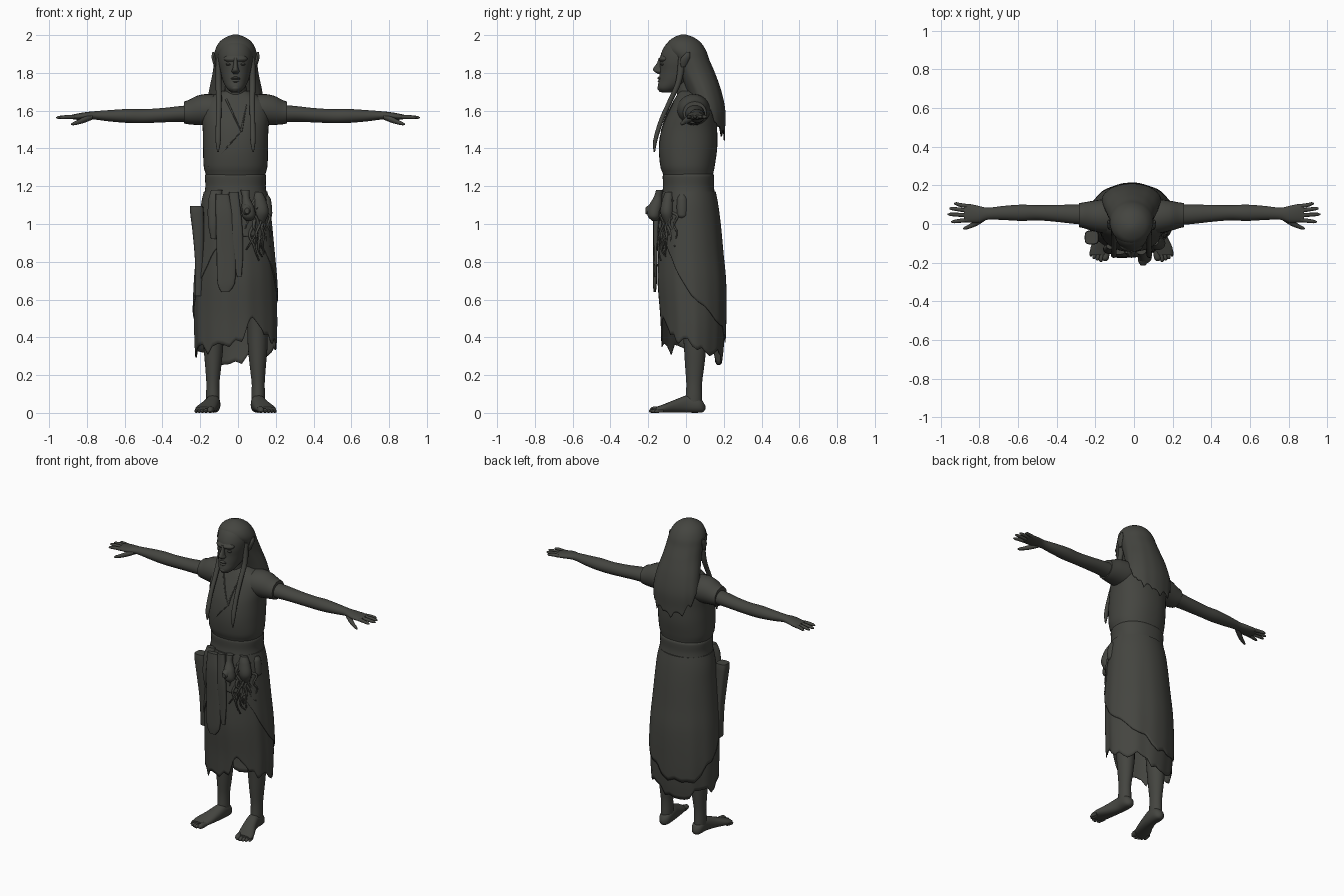
import bpy, bmesh, math, random
from mathutils import Vector

random.seed(4)
CX = -0.013          # the body sits slightly off centre
mat = bpy.data.materials.new("dark olive grey")
mat.diffuse_color = (0.058, 0.059, 0.051, 1)


def interp(rows, s):
    """Smooth interpolation of profile rows keyed by their first value (ascending)."""
    s = min(max(s, rows[0][0]), rows[-1][0])
    i = 0
    while i < len(rows) - 2 and s > rows[i + 1][0]:
        i += 1
    a, b = rows[i], rows[i + 1]
    p, q = rows[max(i - 1, 0)], rows[min(i + 2, len(rows) - 1)]
    h = b[0] - a[0]
    t = (s - a[0]) / h
    out = []
    for k in range(1, 5):
        ma = (b[k] - p[k]) / (b[0] - p[0]) * h
        mb = (q[k] - a[k]) / (q[0] - a[0]) * h
        out.append((2*t**3 - 3*t**2 + 1)*a[k] + (t**3 - 2*t**2 + t)*ma
                   + (3*t**2 - 2*t**3)*b[k] + (t**3 - t**2)*mb)
    return out


def loft(name, rows, axis="Z", n=24, steps=24, e=1.0, hem=None, folds=0.0, grow=0.0, c=CX, sgn=1):
    """Loft ellipses (s, a, b, ra, rb) along an axis; hem(angle) gives a ragged open lower edge."""
    rows = sorted(rows)
    bm = bmesh.new()
    rings = []
    for j in range(steps + 1):
        ring = []
        for i in range(n):
            th = 2 * math.pi * i / n
            u = j / steps
            lo = hem(th) if hem else rows[0][0]
            s = rows[-1][0] + (lo - rows[-1][0]) * u
            a, b, ra, rb = interp(rows, s)
            f = 1 + folds * u * (math.sin(9 * th) + 0.6 * math.sin(14 * th + 1))
            co, si = math.cos(th), math.sin(th)
            a += (max(ra, .001) * f + grow) * math.copysign(abs(co) ** e, co)
            b += (max(rb, .001) * f + grow) * math.copysign(abs(si) ** e, si)
            x, y, z = {"Z": (a, b, s), "X": (s, a, b), "Y": (a, s, b)}[axis]
            ring.append(bm.verts.new((c + sgn * x, y, z)))
        rings.append(ring)
    for r0, r1 in zip(rings, rings[1:]):
        for i in range(n):
            k = (i + 1) % n
            bm.faces.new((r0[i], r0[k], r1[k], r1[i]))
    bm.faces.new(rings[0])
    if not hem:
        bm.faces.new(rings[-1])
    bmesh.ops.recalc_face_normals(bm, faces=bm.faces[:])
    me = bpy.data.meshes.new(name)
    bm.to_mesh(me)
    bm.free()
    me.materials.append(mat)
    ob = bpy.data.objects.new(name, me)
    bpy.context.collection.objects.link(ob)
    if hem:
        sol = ob.modifiers.new("cloth", "SOLIDIFY")
        sol.thickness = 0.006
        sol.offset = 0
    return ob


def pair(name, rows, **kw):
    for side, sgn in (("left", 1), ("right", -1)):
        loft(side + "_" + name, rows, sgn=sgn, **kw)


def cord(name, pts, radius):
    """Round cord through points, thinning towards its end."""
    cu = bpy.data.curves.new(name, "CURVE")
    cu.dimensions = "3D"
    cu.bevel_depth, cu.bevel_resolution, cu.resolution_u = radius, 2, 5
    cu.use_fill_caps = True
    sp = cu.splines.new("NURBS")
    sp.points.add(len(pts) - 1)
    sp.use_endpoint_u = True
    sp.order_u = 3
    for i, p in enumerate(pts):
        sp.points[i].co = (*p, 1)
        sp.points[i].radius = 1 - 0.6 * i / (len(pts) - 1)
    cu.materials.append(mat)
    bpy.context.collection.objects.link(bpy.data.objects.new(name, cu))


def front(rows, x, z, out=0.0):
    """Point on the front of a Z loft at the given x and z."""
    a, b, ra, rb = interp(sorted(rows), z)
    k = min(abs((x - a) / ra), 0.98)
    return Vector((CX + x, b - rb * math.sqrt(1 - k * k) - out, z))


def ragged(keys, amp, bins=40):
    """Hem height by angle in degrees, with random torn teeth."""
    teeth = [random.uniform(-amp, amp) for _ in range(bins)]

    def hem(th):
        d = math.degrees(th) % 360
        for (d0, z0), (d1, z1) in zip(keys, keys[1:]):
            if d0 <= d <= d1:
                t = d / 360 * bins
                k = int(t)
                w = t - k
                return (z0 + (z1 - z0) * (d - d0) / (d1 - d0)
                        + teeth[k % bins] * (1 - w) + teeth[(k + 1) % bins] * w)
        return keys[-1][1]
    return hem


# Torso and waistband
torso = [(1.10, 0, .012, .155, .13), (1.25, 0, .012, .155, .13), (1.30, 0, .008, .168, .143),
         (1.40, 0, .011, .172, .154), (1.50, 0, .018, .174, .147), (1.58, 0, .03, .182, .13),
         (1.64, 0, .037, .175, .108), (1.68, 0, .035, .12, .085), (1.705, 0, .03, .07, .065)]
loft("tunic", torso, n=40, steps=40, e=.9)
loft("waist_sash", [(1.13, 0, .013, .163, .138), (1.14, 0, .013, .167, .141), (1.20, 0, .013, .16, .135),
                    (1.255, 0, .013, .162, .136), (1.265, 0, .013, .157, .131)], n=40, e=.9)
for k, (x0, z0, x1, z1) in enumerate([(-.14, 1.30, .03, 1.49), (.03, 1.49, .06, 1.64), (-.05, 1.66, .03, 1.49)]):
    cord("tunic_seam_%d" % k, [front(torso, x0 + (x1 - x0) * i / 6, z0 + (z1 - z0) * i / 6) for i in range(7)], .006)

# Skirt: torn underskirt and shorter torn overskirt
skirt = [(.22, 0, .03, .205, .15), (.35, 0, .034, .212, .162), (.50, 0, .034, .216, .168), (.70, 0, .026, .209, .175),
         (.85, 0, .021, .196, .166), (1.0, 0, .018, .182, .155), (1.10, 0, .015, .172, .145), (1.17, 0, .013, .158, .134)]
loft("underskirt", skirt, n=120, steps=36, folds=.012, hem=ragged(
    [(0, .37), (30, .34), (60, .30), (90, .27), (135, .29), (180, .32), (230, .34), (260, .37),
     (282, .41), (293, .48), (310, .45), (330, .36), (360, .37)], .035))
loft("overskirt", skirt, n=120, steps=30, folds=.008, grow=.008, hem=ragged(
    [(0, .62), (45, .50), (90, .39), (135, .38), (180, .56), (210, .70), (230, .82), (260, .95),
     (300, .95), (330, .80), (360, .62)], .02, 32))

# Hanging cloth strips at the front of the waist
loft("front_cloth_long", [(.64, -.055, -.165, .02, .006), (.68, -.05, -.165, .045, .01), (.85, -.05, -.162, .05, .012),
                          (1.05, -.06, -.156, .045, .016), (1.16, -.07, -.142, .035, .015)], e=.7)
loft("front_cloth_short", [(.72, .02, -.16, .012, .006), (.85, .01, -.16, .03, .01), (1.0, .005, -.158, .03, .014),
                           (1.17, -.01, -.14, .025, .014)], e=.7)
loft("front_cloth_side", [(.92, -.115, -.135, .015, .01), (1.0, -.115, -.135, .03, .02), (1.12, -.11, -.125, .035, .022),
                          (1.18, -.10, -.115, .03, .015)])

# Sheath and pouches
loft("hip_sheath", [(.62, -.196, -.04, .02, .03), (.80, -.193, -.055, .022, .03), (.95, -.197, -.065, .03, .034),
                    (1.085, -.206, -.07, .037, .036), (1.095, -.206, -.07, .034, .033)], e=.6)
loft("front_pouch", [(1.015, .07, -.165, .012, .012), (1.04, .07, -.17, .034, .032), (1.09, .065, -.165, .033, .035),
                     (1.14, .055, -.15, .02, .022), (1.18, .05, -.14, .025, .018)])
loft("front_toggle", [(-.215, .06, 1.07, .012, .015), (-.19, .06, 1.075, .026, .03), (-.15, .06, 1.08, .02, .025)], axis="Y")
loft("side_pouch", [(1.03, .172, -.02, .01, .012), (1.045, .172, -.02, .022, .026), (1.13, .165, -.02, .022, .027),
                    (1.155, .16, -.02, .012, .015)])
loft("hip_bundle", [(1.0, .13, -.09, .02, .02), (1.06, .135, -.10, .04, .035), (1.13, .125, -.095, .035, .03),
                    (1.17, .12, -.09, .02, .02)])

# Tangle of twigs hanging at the hip
for k in range(16):
    x, z = random.uniform(.09, .15), random.uniform(1.0, 1.14)
    pts = []
    for i in range(6):
        pts.append(front(skirt, x, z, random.uniform(.008, .03)))
        x = min(max(x + random.uniform(-.03, .035), .05), .195)
        z -= random.uniform(.015, .055)
    cord("hip_twig_%d" % k, pts, .009)

# Neck, head and face
loft("neck", [(1.62, 0, .03, .07, .065), (1.70, 0, .01, .058, .06), (1.78, 0, -.01, .058, .06)])
loft("head", [(1.695, 0, -.10, .02, .025), (1.715, 0, -.092, .044, .056), (1.76, 0, -.05, .068, .094),
              (1.81, 0, -.037, .08, .101), (1.86, 0, -.03, .09, .108), (1.91, 0, -.02, .092, .109),
              (1.955, 0, -.015, .078, .087), (1.985, 0, -.012, .04, .045)], n=32, steps=32)
loft("nose", [(1.795, 0, -.137, .012, .012), (1.808, 0, -.14, .021, .030), (1.82, 0, -.142, .016, .033),
              (1.85, 0, -.135, .011, .02), (1.88, 0, -.13, .011, .014)], n=16)
loft("brow", [(1.86, 0, -.115, .05, .022), (1.872, 0, -.11, .062, .034), (1.885, 0, -.105, .058, .032),
              (1.90, 0, -.10, .04, .028)], n=20)
loft("upper_lip", [(1.765, 0, -.132, .024, .014), (1.772, 0, -.132, .024, .02), (1.78, 0, -.13, .012, .014)], n=16, steps=8)
loft("lower_lip", [(1.748, 0, -.132, .012, .012), (1.755, 0, -.132, .02, .018), (1.763, 0, -.132, .022, .012)], n=16, steps=8)
loft("chin", [(1.70, 0, -.125, .015, .015), (1.718, 0, -.122, .028, .03), (1.738, 0, -.12, .02, .024)], n=16, steps=8)
pair("eye", [(1.838, .036, -.124, .008, .004), (1.845, .036, -.124, .016, .011), (1.853, .036, -.124, .008, .004)], n=12, steps=6)
pair("ear", [(1.83, .105, -.015, .006, .01), (1.86, .112, -.01, .01, .022), (1.885, .117, 0, .01, .022),
             (1.91, .118, .012, .005, .008)], n=12, steps=10)

# Long hair and two front locks
loft("long_hair", [(1.40, 0, .135, .13, .068), (1.50, 0, .128, .142, .076), (1.60, 0, .12, .15, .085), (1.70, 0, .095, .138, .09),
                   (1.80, 0, .055, .118, .095), (1.87, 0, .025, .11, .095), (1.92, 0, 0, .105, .102), (1.965, 0, -.01, .08, .08),
                   (1.99, 0, -.012, .042, .042), (2.0, 0, -.014, .012, .012)], n=96, steps=44, folds=.008, hem=ragged(
     [(0, 1.60), (30, 1.52), (60, 1.47), (90, 1.44), (120, 1.47), (150, 1.52), (180, 1.60), (270, 1.66), (360, 1.60)], .035, 44))
pair("hair_lock", [(1.38, .093, -.168, .004, .004), (1.44, .092, -.163, .014, .011), (1.55, .09, -.13, .014, .013),
                   (1.65, .088, -.085, .015, .014), (1.75, .09, -.04, .016, .016), (1.88, .09, -.02, .014, .02)], n=12)

# Sleeves, arms and hands
pair("sleeve", [(.06, .04, 1.60, .09, .075), (.14, .04, 1.605, .088, .083), (.20, .042, 1.602, .078, .078),
                (.25, .045, 1.592, .066, .064), (.272, .046, 1.59, .062, .058)], axis="X")
pair("arm", [(.18, .045, 1.585, .055, .05), (.30, .05, 1.583, .05, .042), (.40, .055, 1.576, .044, .038),
             (.50, .058, 1.571, .039, .037), (.58, .058, 1.572, .042, .037), (.68, .057, 1.573, .036, .03),
             (.76, .053, 1.575, .031, .022), (.80, .05, 1.573, .043, .02), (.85, .055, 1.568, .048, .017),
             (.88, .056, 1.567, .045, .011)], axis="X", c=0, steps=40)
for nm, y0, y1, tip in (("little", .092, .105, .93), ("ring", .069, .08, .955), ("middle", .045, .05, .963), ("index", .021, .012, .945)):
    pair(nm + "_finger", [(.86, y0, 1.567, .011, .011), (.90, (y0 + y1) / 2, 1.567, .0105, .0105),
                          (tip - .01, y1, 1.564, .008, .008), (tip, y1, 1.563, .003, .003)], axis="X", c=0, n=10, steps=10)
pair("thumb", [(.77, .035, 1.567, .018, .014), (.81, .01, 1.553, .018, .016), (.85, -.012, 1.538, .012, .012),
               (.876, -.022, 1.53, .008, .008), (.883, -.024, 1.528, .003, .003)], axis="X", c=0, n=12, steps=12)

# Legs, feet and toes
pair("leg", [(.03, .12, .04, .034, .045), (.10, .12, .042, .036, .043), (.15, .12, .043, .034, .041), (.25, .118, .046, .043, .051),
             (.35, .117, .047, .052, .058), (.45, .115, .038, .053, .056), (.60, .11, .03, .062, .068), (.95, .085, .02, .075, .09)])
pair("foot", [(-.16, .168, .016, .046, .015), (-.12, .158, .023, .053, .022), (-.05, .134, .037, .044, .036), (.01, .12, .047, .038, .046),
              (.07, .118, .04, .036, .039), (.095, .118, .03, .022, .024), (.102, .118, .028, .008, .01)], axis="Y", e=.85)
for k, (x, tip, r) in enumerate([(.135, -.192, .016), (.158, -.196, .011), (.176, -.19, .010), (.193, -.182, .010), (.209, -.168, .009)]):
    pair("toe_%d" % k, [(tip, x, r * .8, r * .4, r * .4), (tip + .01, x, r, r, r), (tip + .05, x - .008, r + .002, r, r)],
         axis="Y", n=10, steps=8)

# Smooth shading on all mesh parts
for ob in bpy.data.objects:
    ob.select_set(ob.type == "MESH")
    if ob.type == "MESH":
        bpy.context.view_layer.objects.active = ob
bpy.ops.object.shade_smooth_by_angle(angle=math.radians(45))
